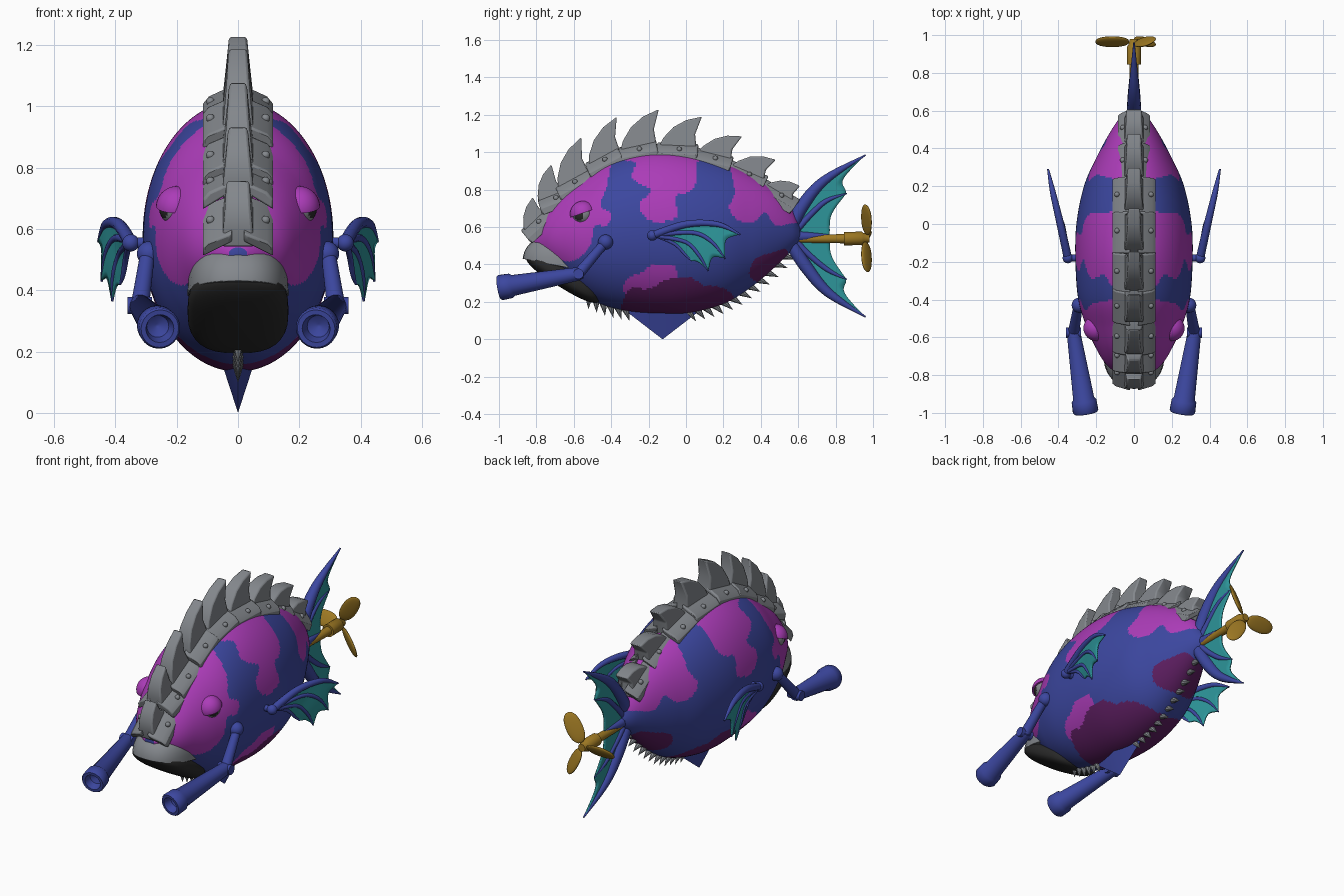
import bpy, bmesh, math
from mathutils import Vector, Matrix, Euler

if "Cube" in bpy.data.objects:
    bpy.data.objects.remove(bpy.data.objects["Cube"])


def material(name, rgb):
    m = bpy.data.materials.new(name)
    m.use_nodes = True
    m.diffuse_color = (*rgb, 1)
    m.node_tree.nodes["Principled BSDF"].inputs["Base Color"].default_value = (*rgb, 1)
    return m


BLUE = material("blue", (.045, .063, .35))
PINK = material("pink", (.41, .045, .48))
PURPLE = material("dark purple", (.11, .013, .12))
TEAL = material("teal", (.026, .3, .32))
GOLD = material("gold", (.34, .19, .017))
GREY = material("grey", (.23, .245, .265))
BLACK = material("near black", (.022, .022, .022))


# ---- helpers ----
def finish(name, bm, *mats, mirror=False, bevel=0, solid=0):
    bmesh.ops.recalc_face_normals(bm, faces=bm.faces)
    mesh = bpy.data.meshes.new(name)
    bm.to_mesh(mesh)
    bm.free()
    ob = bpy.data.objects.new(name, mesh)
    bpy.context.collection.objects.link(ob)
    for m in mats:
        mesh.materials.append(m)
    bpy.ops.object.select_all(action='DESELECT')
    ob.select_set(True)
    bpy.context.view_layer.objects.active = ob
    bpy.ops.object.shade_smooth_by_angle(angle=math.radians(38))
    if solid:
        mod = ob.modifiers.new("thickness", 'SOLIDIFY')
        mod.thickness, mod.offset = solid, 0
    if bevel:
        mod = ob.modifiers.new("bevel", 'BEVEL')
        mod.width, mod.segments = bevel, 2
    if mirror:
        ob.modifiers.new("mirror", 'MIRROR')
    return ob


def spline(pts, n, closed=False):
    """Smooth curve through points of any dimension."""
    c = len(pts)
    out = []
    for i in range(c if closed else c - 1):
        ids = [i - 1, i, i + 1, i + 2]
        p = [pts[j % c] if closed else pts[min(max(j, 0), c - 1)] for j in ids]
        for k in range(n):
            t = k / n
            out.append(tuple(.5 * (2 * b + (d - a) * t + (2 * a - 5 * b + 4 * d - e) * t * t
                                   + (3 * b - a - 3 * d + e) * t ** 3)
                             for a, b, d, e in zip(*p)))
    if not closed:
        out.append(tuple(pts[-1]))
    return out


def bridge(bm, rings, closed=True):
    faces = []
    for a, b in zip(rings, rings[1:]):
        for i in range(len(a) if closed else len(a) - 1):
            j = (i + 1) % len(a)
            faces.append(bm.faces.new((a[i], a[j], b[j], b[i])))
    return faces


def ball_mesh(loc, radii, rot=(0, 0, 0), boxy=1):
    bm = bmesh.new()
    bmesh.ops.create_uvsphere(bm, u_segments=32, v_segments=20, radius=1)
    for v in bm.verts:
        v.co = [math.copysign(abs(c) ** boxy, c) for c in v.co]
    bm.transform(Matrix.LocRotScale(Vector(loc), Euler(rot), Vector(radii)))
    return bm


def keep_above(bm, point, normal):
    bmesh.ops.bisect_plane(bm, geom=bm.verts[:] + bm.edges[:] + bm.faces[:], plane_co=point,
                           plane_no=normal, clear_inner=True)
    bmesh.ops.holes_fill(bm, edges=bm.edges)


def lathe(name, a, b, profile, mat, mirror=False):
    a, b = Vector(a), Vector(b)
    turn = (b - a).to_track_quat('Z', 'Y')
    bm = bmesh.new()
    rings = []
    for t, r in profile:
        angles = [math.tau * k / 24 for k in range(24)]
        rings.append([bm.verts.new(a.lerp(b, t) + turn @ Vector((r * math.cos(g), r * math.sin(g), 0)))
                      for g in angles])
    bridge(bm, rings)
    bm.faces.new(rings[0])
    bm.faces.new(rings[-1])
    finish(name, bm, mat, mirror=mirror)


def tube(name, pts, mat, mirror=False):
    cu = bpy.data.curves.new(name, 'CURVE')
    cu.dimensions, cu.bevel_depth, cu.bevel_resolution, cu.use_fill_caps = '3D', 1, 3, True
    path = spline(pts, 6)
    sp = cu.splines.new('POLY')
    sp.points.add(len(path) - 1)
    for p, (x, y, z, r) in zip(sp.points, path):
        p.co, p.radius = (x, y, z, 1), r
    tmp = bpy.data.objects.new(name, cu)
    bpy.context.collection.objects.link(tmp)
    bm = bmesh.new()
    bm.from_mesh(tmp.to_mesh())
    tmp.to_mesh_clear()
    bpy.data.objects.remove(tmp)
    finish(name, bm, mat, mirror=mirror)


def web(name, a, b, mirror=False, scallop=.14):
    """Thin membrane with a scalloped end between two rays."""
    a, b = ([Vector(p[:3]) for p in spline(r, 8)] for r in (a, b))

    def at(c, t):
        f = t * (len(c) - 1)
        i = min(int(f), len(c) - 2)
        return c[i].lerp(c[i + 1], f - i)
    bm = bmesh.new()
    rows = []
    for i in range(17):
        u = i / 16
        reach = .98 - scallop * math.sin(math.pi * u)
        rows.append([bm.verts.new(at(a, k / 12 * reach).lerp(at(b, k / 12 * reach), u)) for k in range(13)])
    bridge(bm, rows, closed=False)
    finish(name, bm, TEAL, mirror=mirror, solid=.008)


def inside(y, z, poly):
    hit = False
    for (a, b), (c, d) in zip(poly, poly[1:] + poly[:1]):
        if (b > z) != (d > z) and y < a + (z - b) * (c - a) / (d - b):
            hit = not hit
    return hit


# ---- body: (y, bottom, top, half width), coloured by patch outlines ----
stations = [(-.83, .5, .54, .03), (-.8, .45, .6, .08), (-.74, .39, .7, .15), (-.66, .32, .79, .2),
            (-.55, .235, .87, .25), (-.4, .17, .965, .295), (-.2, .14, 1.015, .31), (0, .14, 1.005, .305),
            (.2, .19, .95, .265), (.35, .28, .885, .2), (.48, .39, .8, .13), (.57, .48, .69, .07),
            (.61, .53, .6, .025)]
head = [(-42, 105), (-42, 83), (-46, 72), (-40, 67), (-42, 61), (-49, 60), (-51, 51), (-58, 43),
        (-67, 42), (-90, 45), (-95, 80), (-70, 105)]
back = [(-38, 108), (-34, 97), (-27, 94), (-29, 86), (-19, 80), (-25, 72), (-20, 64), (-11, 63),
        (-4, 67), (-6, 76), (2, 79), (6, 86), (6, 94), (8, 108)]
rump = [(20, 108), (24, 90), (26, 78), (23, 70), (29, 63), (37, 63), (42, 68), (48, 61), (56, 62),
        (68, 66), (60, 95)]
flank = [(-31, 24), (-31, 33), (-25, 35), (-17, 40), (-6, 39), (-4, 33), (4, 32), (8, 24)]
belly = [(-31, 5), (-31, 26), (-20, 27), (-10, 32), (2, 33), (9, 29), (18, 28), (26, 22), (28, 5)]
vent = [(34, 34), (37, 43), (45, 46), (54, 48), (52, 38), (42, 30)]
patches = [(spline(p, 5, True), i) for p, i in
           ((belly, 2), (vent, 2), (head, 1), (back, 1), (rump, 1), (flank, 1))]
bm = bmesh.new()
rings = []
for y, lo, hi, w in spline(stations, 18):
    angles = [math.pi * k / 90 for k in range(91)]
    rings.append([bm.verts.new((w * math.sin(g) if 0 < k < 90 else 0, y,
                                (lo + hi) / 2 + (hi - lo) / 2 * math.cos(g))) for k, g in enumerate(angles)])
for f in bridge(bm, rings, closed=False):
    c = f.calc_center_median() * 100
    f.material_index = next((i for p, i in patches if inside(c.y, c.z, p)), 0)
bm.faces.new(rings[0])
bm.faces.new(rings[-1])
finish("body", bm, BLUE, PINK, PURPLE, mirror=True)

# ---- mouth ----
bm = ball_mesh((0, -.62, .4), (.165, .255, .17), boxy=.8)
keep_above(bm, (0, -.87, .43), (0, .2, 1))
finish("upper_lip", bm, GREY, bevel=.006)
finish("lower_jaw", ball_mesh((0, -.65, .335), (.165, .235, .06), (-.55, 0, 0), .75), BLACK)

# ---- eyes ----
bm = ball_mesh((.2, -.55, .67), (.058, .058, .058))
look = Vector((.85, -.45, -.15)).normalized()
for f in bm.faces:
    f.material_index = int(f.normal.dot(look) > .87)
finish("eyeballs", bm, GREY, BLACK, mirror=True)
bm = ball_mesh((.2, -.55, .67), (.068, .07, .07))
keep_above(bm, (.2, -.55, .675), (0, -.33, .94))
finish("eyelids", bm, PINK, mirror=True, bevel=.004)

# ---- back armour: front base, tip and rear base of each plate as (y, z) ----
plates = [((-.85, .54), (-.82, .76), (-.7, .66)), ((-.78, .7), (-.72, .935), (-.61, .75)),
          ((-.68, .77), (-.56, 1.08), (-.5, .85)), ((-.52, .89), (-.37, 1.19), (-.34, .97)),
          ((-.36, .97), (-.145, 1.23), (-.15, 1)), ((-.16, 1), (.085, 1.19), (.06, .975)),
          ((.04, .975), (.3, 1.085), (.235, .91)), ((.22, .91), (.48, .96), (.41, .81)),
          ((.4, .81), (.61, .82), (.57, .69))]
for n, plate in enumerate(plates):
    front, tip, rear = (Vector((0, *p)) for p in plate)
    along = (rear - front).normalized()
    up = Vector((0, -along.z, along.y))
    width = .115 if n < 7 else .085
    # raised crest with convex leading and concave trailing edge
    lead = tip - front
    out = Vector((0, -lead.z, lead.y)) * .16
    outline = [front] + [front + lead * t + out * (4 * t * (1 - t)) for t in (.25, .5, .75)]
    outline += [tip, tip.lerp(rear, .45) - along * .025, rear]
    bm = bmesh.new()
    sides = []
    for s in (1, -1):
        sides.append([bm.verts.new(p + Vector((s * max(.026, .054 - .11 * (p - front).dot(up)), 0, 0)))
                      for p in outline])
        bm.faces.new(sides[-1])
    bridge(bm, sides)
    finish(f"crest_{n + 1}", bm, GREY, bevel=.008)
    # sloping side flap with a rivet
    bm = bmesh.new()
    for p, lift in ((front, 0), (rear, .015)):
        for x, h in ((.02, .055), (width - .02, .02), (width, -.005)):
            for depth in (0, .035):
                bm.verts.new(p + up * (h + lift - depth) + Vector((x, 0, 0)))
    bmesh.ops.convex_hull(bm, input=bm.verts)
    finish(f"side_flaps_{n + 1}", bm, GREY, mirror=True, bevel=.008)
    spot = front.lerp(rear, .55) + up * .03 + Vector((width - .025, 0, 0))
    finish(f"rivets_{n + 1}", ball_mesh(spot, (.014, .014, .014)), GREY, mirror=True)

# ---- belly spikes and keel ----
bottom = spline(stations, 18)
spots = [-.52 + .04 * i for i in range(6)] + [.02 + .047 * i for i in range(12)]
bm = bmesh.new()
for y in spots:
    i = min(range(1, len(bottom) - 1), key=lambda k: abs(bottom[k][0] - y))
    run = Vector((0, bottom[i + 1][0] - bottom[i - 1][0], bottom[i + 1][1] - bottom[i - 1][1])).normalized()
    aim = (Vector((0, run.z, -run.y)) + run * .5).normalized()
    m = Matrix.LocRotScale(Vector((0, y, bottom[i][1])) + aim * .015, aim.to_track_quat('Z', 'X'), None)
    bmesh.ops.create_cone(bm, cap_ends=True, segments=8, radius1=.026, radius2=0, depth=.085, matrix=m)
finish("belly_spikes", bm, GREY)
bm = bmesh.new()
bmesh.ops.create_cone(bm, cap_ends=True, segments=4, radius1=1, radius2=0, depth=1,
                      matrix=Matrix.LocRotScale(Vector((0, -.125, .1)), Euler((math.pi, 0, 0)),
                                                Vector((.065, .26, .2))))
finish("keel_fin", bm, BLUE)

# ---- cannon arms ----
elbow, muzzle = (.32, -.575, .35), (.255, -1, .275)
finish("shoulders", ball_mesh((.29, -.43, .52), (.04, .04, .04)), BLUE, mirror=True)
lathe("upper_arms", (.295, -.43, .52), elbow, [(0, .024), (1, .03)], BLUE, True)
lathe("elbow_pins", (.28, -.575, .35), (.36, -.575, .35), [(0, .028), (1, .028)], BLUE, True)
lathe("cannons", elbow, muzzle, [(-.05, .028), (0, .036), (.82, .056), (.85, .066), (.98, .068), (1, .062),
                                 (1, .046), (.9, .036), (.86, .005)], BLUE, True)

# ---- side fins ----
lathe("fin_pins", (.28, -.18, .555), (.35, -.18, .555), [(0, .018), (1, .018)], BLUE, True)
finish("fin_joints", ball_mesh((.35, -.18, .555), (.028, .028, .028)), BLUE, mirror=True)
rays = [[(.35, -.18, .555, .022), (.39, 0, .615, .02), (.43, .17, .615, .015), (.455, .29, .56, .005)],
        [(.36, -.14, .56, .012), (.4, .04, .57, .012), (.43, .14, .52, .01), (.445, .21, .43, .004)],
        [(.36, -.14, .55, .012), (.385, 0, .52, .011), (.405, .07, .45, .01), (.41, .12, .365, .004)],
        [(.355, -.15, .55, .01), (.365, -.06, .51, .01), (.375, 0, .45, .008), (.385, .03, .42, .004)]]
for n, ray in enumerate(rays):
    tube(f"fin_rays_{n + 1}", ray, BLUE, True)
    if n:
        web(f"fin_webs_{n}", rays[n - 1], ray, True)

# ---- tail fin ----
tail = [[(0, .55, .57, .035), (0, .62, .71, .036), (0, .74, .85, .026), (0, .96, .985, .004)],
        [(0, .57, .56, .02), (0, .66, .66, .016), (0, .75, .74, .013), (0, .86, .78, .004)],
        [(0, .57, .55, .03), (0, .65, .55, .024), (0, .77, .555, .006)],
        [(0, .57, .54, .02), (0, .66, .45, .016), (0, .76, .37, .013), (0, .86, .32, .004)],
        [(0, .55, .53, .035), (0, .64, .39, .036), (0, .76, .25, .026), (0, .96, .12, .004)]]
for n, ray in enumerate(tail):
    tube(f"tail_ray_{n + 1}", ray, BLUE)
    if n:
        web(f"tail_web_{n}", tail[n - 1], ray)

# ---- propeller ----
lathe("propeller_shaft", (0, .58, .535), (0, .98, .54),
      [(0, .018), (.66, .025), (.66, .036), (.9, .036), (.92, .03), (1, .022)], GOLD)
for n in range(3):
    bm = ball_mesh((.115, 0, 0), (.09, .012, .046), (.6, 0, 0), .9)
    bm.transform(Matrix.Translation((0, .965, .54)) @ Matrix.Rotation(math.pi + math.tau * n / 3, 4, 'Y'))
    finish(f"propeller_blade_{n + 1}", bm, GOLD)
